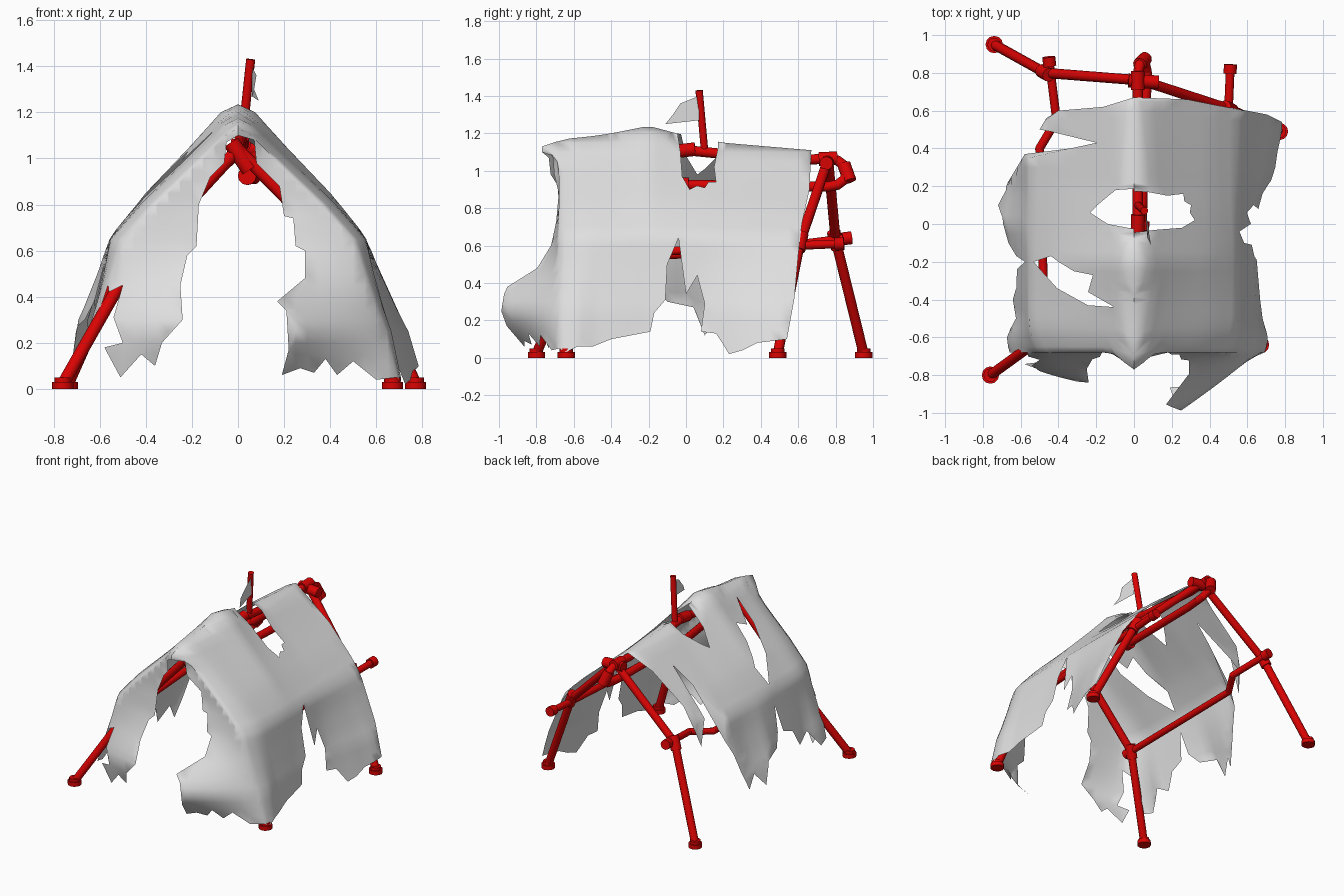
import bpy, bmesh, math
from mathutils import Vector as V
from mathutils.geometry import delaunay_2d_cdt

if bpy.data.objects.get("Cube"):
    bpy.data.objects.remove(bpy.data.objects["Cube"])


def material(name, rgb):
    m = bpy.data.materials.new(name)
    m.use_nodes = True
    m.diffuse_color = (*rgb, 1)
    bsdf = m.node_tree.nodes["Principled BSDF"]
    bsdf.inputs["Base Color"].default_value = (*rgb, 1)
    bsdf.inputs["Roughness"].default_value = 0.8
    return m


RED = material("red paint", (0.7, 0.001, 0.001))
GREY = material("grey cloth", (0.74, 0.74, 0.74))


def finish(name, bm, mat, angle):
    me = bpy.data.meshes.new(name)
    bm.to_mesh(me)
    bm.free()
    me.materials.append(mat)
    ob = bpy.data.objects.new(name, me)
    bpy.context.collection.objects.link(ob)
    bpy.ops.object.select_all(action="DESELECT")
    ob.select_set(True)
    bpy.context.view_layer.objects.active = ob
    bpy.ops.object.shade_smooth_by_angle(angle=math.radians(angle))
    return ob


# ---------- pipe frame ----------
def rod(bm, a, b, r):
    a, b = V(a), V(b)
    rot = (b - a).to_track_quat("Z", "Y").to_matrix().to_4x4()
    rot.translation = (a + b) / 2
    bmesh.ops.create_cone(bm, cap_ends=True, segments=12, radius1=r, radius2=r,
                          depth=(b - a).length, matrix=rot)


def pipe(name, pts, r=0.027, collars=(), caps=()):
    """Round pipe along points, with collars on some of them and end caps."""
    bm = bmesh.new()
    for a, b in zip(pts, pts[1:]):
        rod(bm, a, b, r)
    for p in pts[1:-1]:
        s = bmesh.ops.create_uvsphere(bm, u_segments=12, v_segments=8, radius=r)
        bmesh.ops.translate(bm, verts=s["verts"], vec=p)
    for i in collars:
        p, q = V(pts[i]), V(pts[i - 1])
        d = (q - p).normalized() * 0.05
        rod(bm, p - d, p + d, r * 1.35)
    for i, j in caps:
        p, q = V(pts[i]), V(pts[j])
        d = (p - q).normalized()
        rod(bm, p - d * 0.035, p + d * 0.015, r * 1.5)
    return finish(name, bm, RED, 35)


front_top, back_top = (0, -0.58, 1.04), (0.04, 0.76, 1.06)
legs = {
    "front_right": ((-0.76, -0.8), (-0.47, -0.59, 0.53), front_top),
    "front_left": ((0.67, -0.64), (0.48, -0.57, 0.55), front_top),
    "back_left": ((0.77, 0.49), (0.5, 0.61, 0.62), back_top),
    "back_right": ((-0.74, 0.95), (-0.47, 0.8, 0.63), back_top),
}
for name, (foot, mid, top) in legs.items():
    base = (*foot, 0.02)
    pipe(name + "_leg", [base, mid, top], collars=[1])
    bm = bmesh.new()
    rod(bm, (*foot, 0), (*foot, 0.03), 0.046)
    rod(bm, (*foot, 0.03), (*foot, 0.05), 0.036)
    finish(name + "_foot", bm, RED, 35)

pipe("right_side_rail", [(-0.45, 0.87, 0.64), (-0.41, 0.55, 0.6), (-0.5, 0.4, 0.57),
                         (-0.47, -0.63, 0.53)], 0.023, caps=[(0, 1), (3, 2)])
pipe("left_side_rail", [(0.51, 0.83, 0.61), (0.5, 0.6, 0.6), (0.48, -0.6, 0.55)],
     0.023, caps=[(0, 1), (2, 1)])

# Ridge pipe turns down in a loop at the back and returns below
loop = [(0.045 - 0.025 * math.cos(t), 0.76 + 0.1 * math.sin(t), 0.99 + 0.075 * math.cos(t))
        for t in [math.pi * i / 6 for i in range(7)]]
pipe("ridge_pipe", [front_top, (0.02, 0.0, 1.11), (0.02, 0.2, 1.09), (0.02, 0.62, 1.058)] + loop
     + [(0.06, 0.65, 0.915), (0.04, -0.02, 0.925)], 0.027, collars=[1, 4, 7], caps=[(12, 11)])
pipe("back_joint", [(-0.03, 0.76, 1.05), (0.13, 0.75, 1.04)], 0.036)
pipe("front_joint", [(-0.03, -0.58, 1.07), (0.05, -0.58, 0.95)], 0.036)
pipe("flag_pole", [(0.02, 0.1, 1.1), (0.055, 0.07, 1.43)], 0.02)


# ---------- cloth shape ----------
def interp(table, v):
    if v <= table[0][0]:
        return table[0][1]
    for (a, fa), (b, fb) in zip(table, table[1:]):
        if v <= b:
            return fa + (fb - fa) * (v - a) / (b - a)
    return table[-1][1]


RIDGE = [(-0.68, 1.13), (-0.6, 1.17), (-0.4, 1.2), (-0.2, 1.24), (-0.05, 1.2), (0.2, 1.15), (0.67, 1.11)]
WIDTH = [(0, 0.78), (0.25, 0.715), (0.35, 0.67), (0.5, 0.61), (0.66, 0.555), (0.74, 0.49), (0.84, 0.41),
         (0.95, 0.305), (1.05, 0.21), (1.16, 0.11), (1.2, 0.075), (1.225, 0.045), (1.24, 0)]
# How far the hem spreads beyond the shoulder, from front to back
SPREAD = {1: [(-0.68, 1), (-0.5, 0.6), (-0.2, 0.5), (0.1, 0.55), (0.3, 0.9), (0.5, 1.15)],
          -1: [(-0.68, 0.95), (-0.5, 0.45), (-0.2, 0.6), (0, 1.0), (0.2, 0.7)]}
FLARE = [(0.05, 0.16), (0.18, 0.28), (0.25, 0.32), (0.32, 0.3), (0.42, 0.2), (0.5, 0.12), (0.62, 0.04), (0.8, 0)]
FRONT, SHOULDER = -0.68, 0.555


def half_width(z, y, s):
    lift = (1.24 - interp(RIDGE, y)) * min(1, max(0, (z - 0.6) / 0.5))
    x = interp(WIDTH, z + lift)
    if x > SHOULDER:
        x = SHOULDER + (x - SHOULDER) * interp(SPREAD[s], y)
    x *= 1 - 0.1 * (max(0, -0.5 - y) / 0.18) ** 2  # rounded turn into the front flaps
    return min(x, 0.8 - 0.6 * max(0, y)) if s < 0 else x


def lip(x):
    return 0.09 * math.exp(-(x / 0.07) ** 2)


def side_point(s):
    def place(y, z):
        x = half_width(z, y, s)
        return V((s * x, y - lip(x) * max(0, (-0.5 - y) / 0.18), z))
    return place


def flap_point(s, reach, power):
    def place(x, z):
        corner = half_width(z, FRONT, s)
        w = min(1.1, max(0, corner - abs(x)) / max(corner - 0.2, 0.05))
        return V((x, FRONT - lip(x) - reach * interp(FLARE, z) * w ** power, z))
    return place


def inside(p, poly):
    hit = False
    for (ax, ay), (bx, by) in zip(poly, poly[1:] + poly[:1]):
        if (ay > p[1]) != (by > p[1]) and p[0] < ax + (p[1] - ay) * (bx - ax) / (by - ay):
            hit = not hit
    return hit


def panel(bm, outline, holes, place, step=0.05):
    """Fill a flat ragged outline with triangles, then drape it with place()."""
    pts, edges = [], []
    for poly in [outline] + holes:
        n = len(pts)
        pts += [V(p) for p in poly]
        edges += [(n + i, n + (i + 1) % len(poly)) for i in range(len(poly))]
    pts += [V((i * step, j * step)) for i in range(-20, 21) for j in range(26)
            if inside((i * step, j * step), outline)]
    verts, _, faces, *_ = delaunay_2d_cdt(pts, edges, [], 0, 1e-4)
    made = {}
    for f in faces:
        c = sum((verts[i] for i in f), V((0, 0))) / len(f)
        if inside(c, outline) and not any(inside(c, h) for h in holes):
            for i in f:
                if i not in made:
                    made[i] = bm.verts.new(place(*verts[i]))
            bm.faces.new([made[i] for i in f])


# Shared lines: ridge from front to back, and corner heights from low to high
ridge = [(y, interp(RIDGE, y)) for y in [FRONT + 1.35 * i / 27 for i in range(28)]]
heights = [0.05 * i for i in range(1, 23)]
bm = bmesh.new()

# Left side with a deep tear in the hem
left_hem = [(0.66, 0.9), (0.62, 0.72), (0.6, 0.55), (0.58, 0.32), (0.54, 0.1), (0.46, 0.09), (0.38, 0.08),
            (0.3, 0.04), (0.23, 0.02), (0.2, 0.07), (0.16, 0.13), (0.08, 0.14), (0.1, 0.29), (0.06, 0.44),
            (0.0, 0.34), (-0.04, 0.64), (-0.1, 0.5), (-0.11, 0.31), (-0.17, 0.24), (-0.19, 0.14),
            (-0.4, 0.1), (-0.5, 0.06), (-0.58, 0.06), (-0.64, 0.03)]
left_hole = [(-0.06, 1.3), (-0.03, 1.1), (-0.02, 0.97), (0.02, 0.9), (0.06, 0.92), (0.1, 0.91), (0.12, 0.94),
             (0.16, 0.94), (0.15, 1.02), (0.17, 1.12), (0.18, 1.3)]
panel(bm, [(FRONT, z) for z in heights] + ridge + left_hem, [left_hole], side_point(1))

# Right side, more heavily torn
right_hem = [(0.62, 1.0), (0.6, 0.8), (0.56, 0.62), (0.52, 0.5), (0.49, 0.76), (0.43, 0.98), (0.4, 0.86),
             (0.37, 0.5), (0.32, 0.4), (0.27, 0.25), (0.22, 0.12), (0.18, 0.22), (0.1, 0.12), (0.04, 0.27),
             (-0.1, 0.3), (-0.17, 0.38), (-0.2, 0.55), (-0.24, 0.36), (-0.34, 0.32), (-0.4, 0.2),
             (-0.5, 0.26), (-0.6, 0.13)]
right_holes = [[(-0.05, 1.3), (0, 1.08), (0.06, 0.98), (0.1, 1.01), (0.18, 1.09), (0.2, 1.3)],
               [(-0.44, 1.12), (-0.43, 0.98), (-0.34, 0.83), (-0.25, 0.74), (-0.2, 0.69), (-0.17, 0.8),
                (-0.25, 0.93), (-0.27, 1.03), (-0.36, 0.99)]]
panel(bm, [(FRONT, z) for z in heights[2:]] + ridge + right_hem, right_holes, side_point(-1))

# Front flaps either side of the entrance
left_edge = [(0, 1.1), (0.07, 1.08), (0.08, 0.98), (0.18, 0.88), (0.2, 0.75), (0.24, 0.74), (0.25, 0.62),
             (0.29, 0.6), (0.29, 0.48), (0.17, 0.38), (0.21, 0.34), (0.22, 0.17), (0.19, 0.06), (0.27, 0.09),
             (0.33, 0.07), (0.38, 0.13), (0.43, 0.06), (0.5, 0.12), (0.6, 0.04)]
panel(bm, [(half_width(z, FRONT, 1), z) for z in heights] + [(0, 1.13)] + left_edge, [],
      flap_point(1, 1.07, 0.9))
right_edge = [(0, 1.1), (-0.05, 1.07), (-0.06, 0.98), (-0.12, 0.92), (-0.17, 0.8), (-0.18, 0.62),
              (-0.22, 0.58), (-0.25, 0.45), (-0.24, 0.3), (-0.33, 0.2), (-0.36, 0.1), (-0.42, 0.15),
              (-0.51, 0.05), (-0.58, 0.18), (-0.5, 0.2), (-0.54, 0.31), (-0.5, 0.45), (-0.56, 0.42)]
panel(bm, [(-half_width(z, FRONT, -1), z) for z in heights[8:]] + [(0, 1.13)] + right_edge, [],
      flap_point(-1, 0.55, 0.5))

bmesh.ops.remove_doubles(bm, verts=bm.verts, dist=0.002)
bmesh.ops.recalc_face_normals(bm, faces=bm.faces)
if sum(f.normal.z * f.calc_area() for f in bm.faces) < 0:
    bmesh.ops.reverse_faces(bm, faces=bm.faces)
finish("torn_cloth_cover", bm, GREY, 70)

# Torn flag
bm = bmesh.new()
bm.faces.new([bm.verts.new(p) for p in [(0.06, 0.07, 1.4), (0.08, -0.03, 1.36), (0.07, -0.07, 1.3),
                                        (0.09, -0.11, 1.25), (0.06, 0.07, 1.27)]])
finish("flag", bm, GREY, 30)
